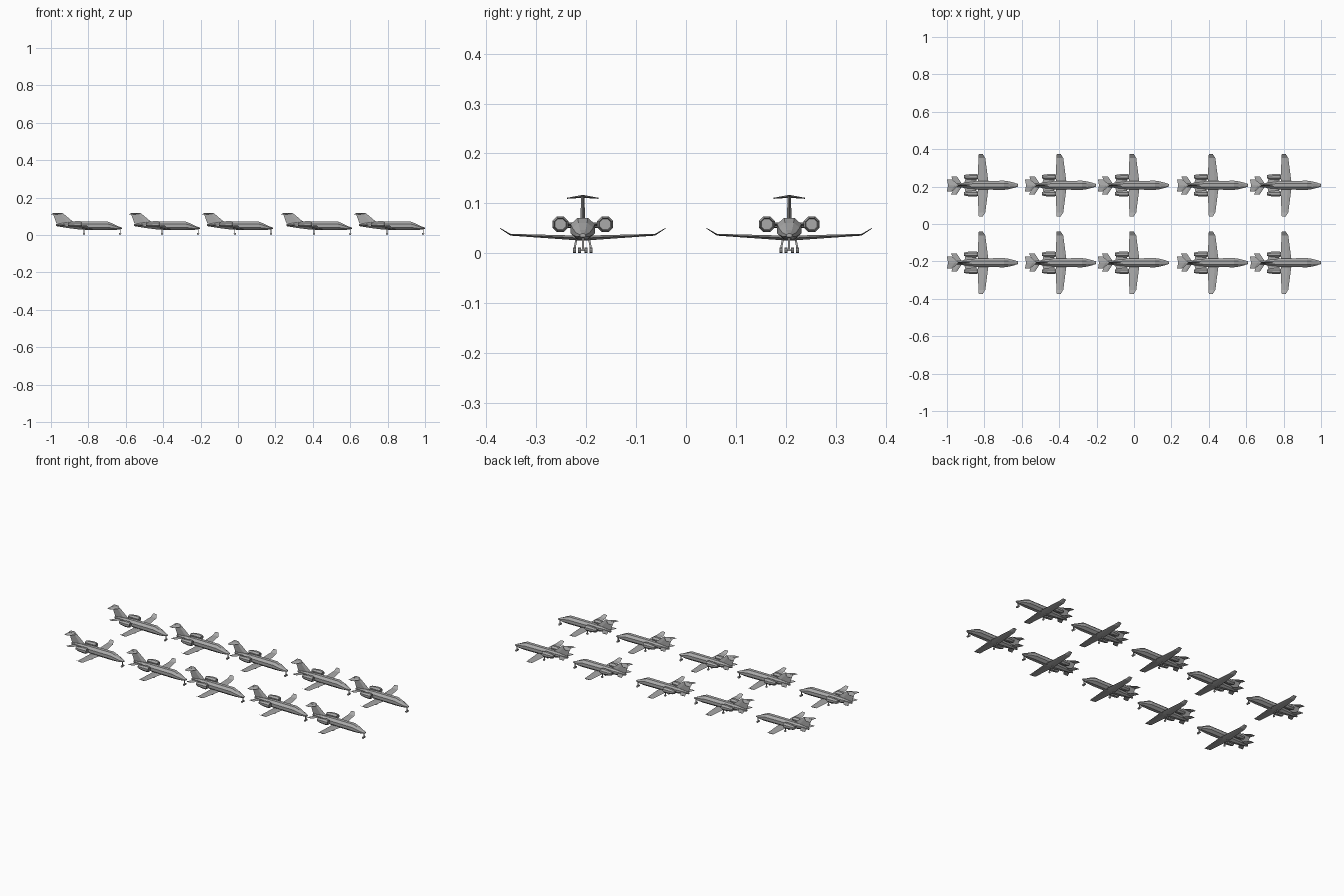
import bpy, bmesh, math

if "Cube" in bpy.data.objects:
    bpy.data.objects.remove(bpy.data.objects["Cube"])

grey = bpy.data.materials.new("light grey")
grey.diffuse_color = (0.4, 0.4, 0.4, 1)
grey.use_nodes = True
grey.node_tree.nodes["Principled BSDF"].inputs["Base Color"].default_value = grey.diffuse_color
parts = []  # (name, mesh) of one jet, tail at x = 0, nose towards +x


def loft(bm, rings):
    """Skin a row of equal rings and cap both ends."""
    rows = [[bm.verts.new(p) for p in r] for r in rings]
    n = len(rows[0])
    for a, b in zip(rows, rows[1:]):
        for i in range(n):
            bm.faces.new((a[i], a[(i + 1) % n], b[(i + 1) % n], b[i]))
    bm.faces.new(rows[0])
    bm.faces.new(rows[-1])


def part(name, *lofts):
    bm = bmesh.new()
    for rings in lofts:
        loft(bm, rings)
    bmesh.ops.recalc_face_normals(bm, faces=bm.faces)
    mesh = bpy.data.meshes.new(name)
    bm.to_mesh(mesh)
    bm.free()
    mesh.materials.append(grey)
    parts.append((name, mesh))


def octagon(x, y, z, ry, rz):
    k = 1 / math.cos(math.pi / 8)
    angles = [math.pi * (i + 0.5) / 4 for i in range(8)]
    return [(x, y + ry * k * math.cos(a), z + rz * k * math.sin(a)) for a in angles]


def foil(y, z, x0, x1, t):
    """Thin airfoil section at span y, t is half the thickness."""
    xm = x0 + 0.65 * (x1 - x0)
    return [(x0, y, z), (xm, y, z + t), (x1, y, z), (xm, y, z - t)]


def span(stations):
    """Both sides of a wing, from tip to tip."""
    left = [foil(-y, *s) for y, *s in reversed(stations) if y > 0]
    return left + [foil(y, *s) for y, *s in stations]


def wheel(x, y, r=0.006, w=0.003):
    a = [math.pi * i / 5 for i in range(10)]
    return [[(x + r * math.cos(t), y + s, r + r * math.sin(t)) for t in a] for s in (-w, w)]


def strut(x, y0, y1, z1, r=0.002):
    return [[(x + r * i, y + r * j, z) for i, j in ((-1, -1), (1, -1), (1, 1), (-1, 1))]
            for y, z in ((y0, 0.006), (y1, z1))]


# fuselage: x, bottom, top, half width
hull = [(0.028, 0.047, 0.058, 0.004), (0.09, 0.037, 0.068, 0.014),
        (0.16, 0.028, 0.071, 0.023), (0.305, 0.027, 0.071, 0.0245),
        (0.33, 0.027, 0.061, 0.021), (0.36, 0.028, 0.046, 0.0135),
        (0.38, 0.032, 0.039, 0.006)]
part("fuselage", [octagon(x, 0, (b + t) / 2, w, (t - b) / 2) for x, b, t, w in hull])

# main wing with upturned tips
part("wing", span([(0, 0.030, 0.165, 0.224, 0.005), (0.145, 0.037, 0.168, 0.205, 0.0018),
                   (0.166, 0.050, 0.170, 0.192, 0.0008)]))

# upright fin, tailplane on top and low rear strakes
fin = [(0.06, 0.03, 0.135, 0.005), (0.079, 0.023, 0.108, 0.0045), (0.116, 0.010, 0.064, 0.003)]
part("tail_fin", [[(a, 0, z), (a + 0.65 * (b - a), t, z), (b, 0, z), (a + 0.65 * (b - a), -t, z)]
                  for z, a, b, t in fin])
part("tailplane", span([(0, 0.114, 0.006, 0.062, 0.003), (0.032, 0.110, 0, 0.028, 0.001)]))
part("rear_strakes", span([(0, 0.051, 0.045, 0.085, 0.003), (0.048, 0.053, 0.022, 0.053, 0.001)]))

# engines with pylons
pod = [(0.092, 0.009), (0.103, 0.0125), (0.135, 0.016), (0.155, 0.016), (0.165, 0.0125), (0.160, 0.011)]
part("engines", *[[octagon(x, s * 0.045, 0.058, r, r) for x, r in pod] for s in (-1, 1)])
part("engine_pylons", span([(0, 0.058, 0.09, 0.16, 0.004), (0.04, 0.058, 0.10, 0.155, 0.003)]))

# landing gear
part("main_wheels", *[wheel(0.176, s * 0.017) for s in (-1, 1)])
part("nose_wheels", *[wheel(0.37, s * 0.0065) for s in (-1, 1)])
part("gear_struts", strut(0.37, 0, 0, 0.036), strut(0.176, -0.017, -0.012, 0.032),
     strut(0.176, 0.017, 0.012, 0.032))
part("gear_axle", [[(0.37 + i, y, 0.006 + k) for i, k in
                    ((-0.0012, -0.0012), (0.0012, -0.0012), (0.0012, 0.0012), (-0.0012, 0.0012))]
                   for y in (-0.006, 0.006)])

# two rows of five parked jets
n = 0
for row in (-0.207, 0.207):
    for tail in (-1, -0.583, -0.193, 0.23, 0.62):
        n += 1
        for name, mesh in parts:
            ob = bpy.data.objects.new(f"jet_{n}_{name}", mesh)
            ob.location = (tail, row, 0)
            bpy.context.collection.objects.link(ob)
